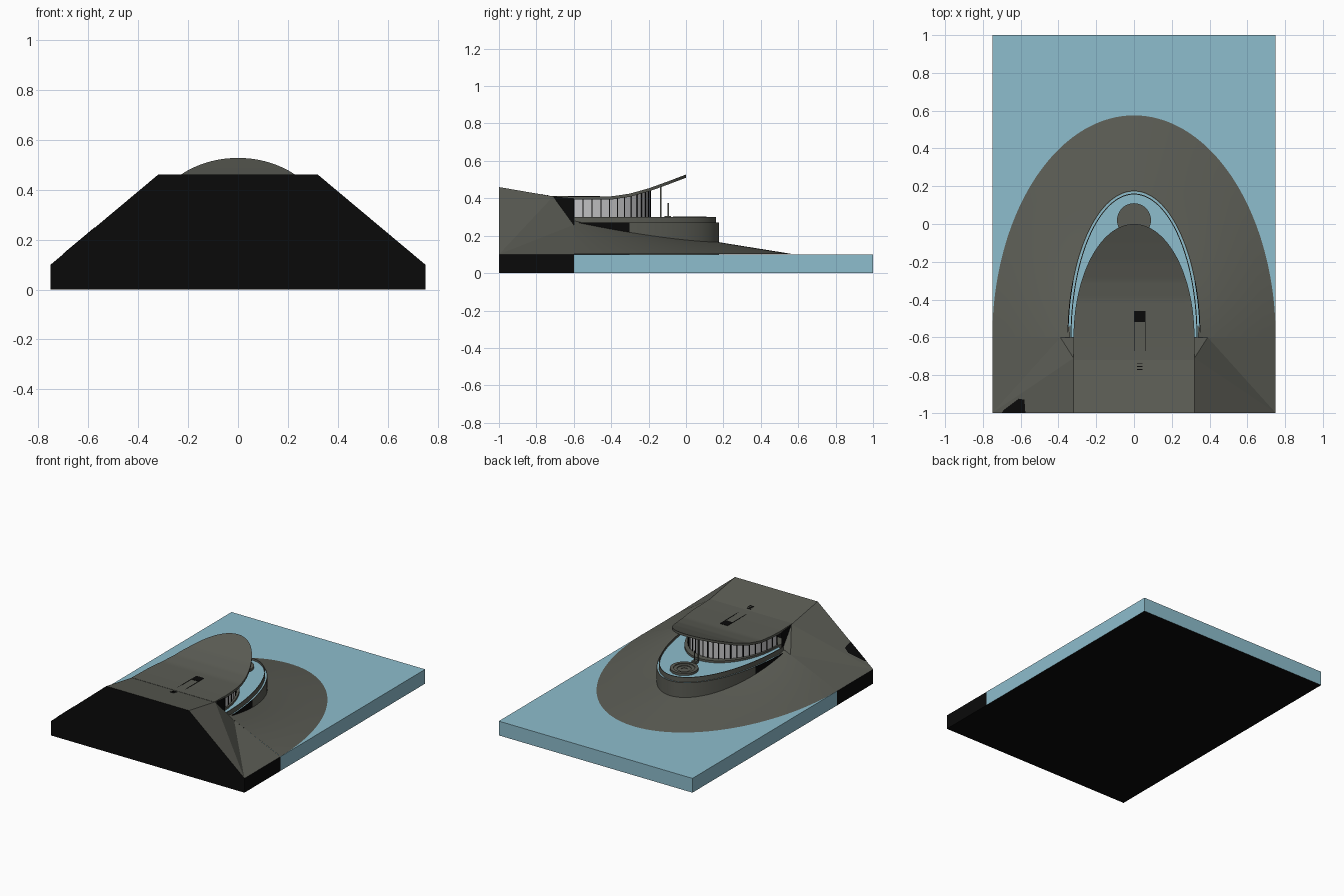
import bpy, bmesh, math
from mathutils import Vector

if "Cube" in bpy.data.objects:
    bpy.data.objects.remove(bpy.data.objects["Cube"])


def mat(name, r, g, b):
    m = bpy.data.materials.new(name)
    m.diffuse_color = (r, g, b, 1)
    m.use_nodes = True
    m.node_tree.nodes["Principled BSDF"].inputs["Base Color"].default_value = m.diffuse_color
    return m


GREY = mat("stone grey", 0.105, 0.108, 0.09)
BLACK = mat("black", 0.003, 0.003, 0.003)
BLUE = mat("water blue", 0.27, 0.51, 0.61)
GLASS = mat("pale glass", 0.56, 0.56, 0.57)
CY = -0.6   # common centre of all the half ellipses


def build(name, verts, faces, mats, rule=None, smooth=False, recalc=True):
    me = bpy.data.meshes.new(name)
    me.from_pydata([tuple(v) for v in verts], [], faces)
    ob = bpy.data.objects.new(name, me)
    bpy.context.collection.objects.link(ob)
    for m in mats:
        me.materials.append(m)
    bm = bmesh.new()
    bm.from_mesh(me)
    if recalc:
        bmesh.ops.recalc_face_normals(bm, faces=bm.faces)
    for f in bm.faces:
        f.smooth = smooth
        if rule:
            f.material_index = rule(f.calc_center_median(), f.normal)
    bm.to_mesh(me)
    bm.free()
    if smooth:
        bpy.ops.object.select_all(action='DESELECT')
        ob.select_set(True)
        bpy.context.view_layer.objects.active = ob
        bpy.ops.object.shade_smooth_by_angle(angle=math.radians(35))
    return ob


BOX = [(0, 2, 3, 1), (4, 5, 7, 6), (0, 1, 5, 4), (2, 6, 7, 3), (0, 4, 6, 2), (1, 3, 7, 5)]


def box(name, lo, hi, mats, rule=None):
    v = [(x, y, z) for z in (lo[2], hi[2]) for y in (lo[1], hi[1]) for x in (lo[0], hi[0])]
    return build(name, v, BOX, mats, rule)


def arc(a, b, n):
    return [(a * math.cos(math.pi * i / n), CY + b * math.sin(math.pi * i / n)) for i in range(n + 1)]


def strip(rows, closed=False):
    """Join equally long rows of points into quads."""
    n, k = len(rows[0]), len(rows)
    verts = [p for r in rows for p in r]
    faces = [(i * n + j, i * n + j + 1, (i + 1) % k * n + j + 1, (i + 1) % k * n + j)
             for i in range(k if closed else k - 1) for j in range(n - 1)]
    return verts, faces


def wall(name, a, b, t, z0, z1, mats, rule=None):
    o, i = arc(a, b, 72), arc(a - t, b - t, 72)
    v, f = strip([[(x, y, z) for x, y in p] for p, z in ((o, z0), (o, z1), (i, z1), (i, z0))], True)
    n = len(o)
    f += [(0, n, 2 * n, 3 * n), (n - 1, 2 * n - 1, 3 * n - 1, 4 * n - 1)]
    return build(name, v, f, mats, rule, True)


def plate(name, outline, z, m, t=0.004):
    n = len(outline)
    v = [(x, y, z - t) for x, y in outline] + [(x, y, z) for x, y in outline]
    f = [tuple(range(n)), tuple(range(n, 2 * n))]
    f += [(i, (i + 1) % n, n + (i + 1) % n, n + i) for i in range(n)]
    return build(name, v, f, [m])


# sea block and rear land block
box("sea", (-0.75, -0.6, 0), (0.75, 1, 0.1), [BLUE, BLACK], lambda c, n: int(n.z < -0.5))
box("land_base", (-0.75, -1, 0), (0.75, -0.6, 0.1), [BLACK])

# hill: mirrored facets, flat top, black cut faces
hv, hf = [], []
for s in (1, -1):
    k = len(hv)
    hv += [(s * x, y, z) for x, y, z in (
        (0.75, -1, 0.1), (0.32, -1, 0.46), (0.32, -0.71, 0.41), (0.39, -0.6, 0.258),
        (0.75, -0.6, 0.1), (0.32, -0.6, 0.258), (0.32, -0.6, 0.4))]
    for f in ((0, 2, 1), (0, 3, 2), (0, 4, 3), (2, 3, 5), (2, 5, 6)):
        hf.append(tuple(k + i for i in (f if s > 0 else f[::-1])))
hf += [(1, 2, 9, 8), (0, 1, 8, 7)]
build("hill", hv, hf, [GREY, BLACK],
      lambda c, n: int(abs(n.y) > 0.99 or abs(n.x) > 0.99), recalc=False)
plate("room_back_wall_base", [(-0.32, -0.72), (0.32, -0.72), (0.32, -0.7), (-0.32, -0.7)], 0.405, BLACK, 0.2)

# sloping island shore around the pool
outer, inner = arc(0.75, 1.175, 96), arc(0.34, 0.765, 96)
rows = []
for i in range(7):
    t = i / 6
    row = []
    for (ox, oy), (ix, iy) in zip(outer, inner):
        frac = max(0, min(1, (0.165 - iy) / 0.765))
        top = 0.167 + 0.113 * frac ** 1.5
        row.append((ox + (ix - ox) * t, oy + (iy - oy) * t, 0.101 + (top - 0.101) * t))
    rows.append(row)
v, f = strip(rows)
shore = build("island_shore", v, f, [GREY], smooth=True)
if shore.data.polygons[0].normal.z < 0:
    shore.data.flip_normals()

# pool walls, gutter water, pool water and terrace
wall("outer_pool_wall", 0.352, 0.777, 0.005, 0.1, 0.27, [GREY, BLACK], lambda c, n: int(c.y < -0.29))
wall("gutter_water", 0.347, 0.772, 0.012, 0.25, 0.266, [BLUE])
wall("inner_pool_wall", 0.336, 0.761, 0.005, 0.1, 0.3, [GREY])
plate("pool_water", arc(0.332, 0.757, 72), 0.286, BLUE)
plate("terrace", arc(0.295, 0.45, 64) + [(-0.32, -0.7), (0.32, -0.7)], 0.3, GREY, 0.03)

# round hot tub, lathed
prof = [(0.09, 0.28), (0.09, 0.302), (0.068, 0.302), (0.068, 0.296), (0.045, 0.296),
        (0.045, 0.291), (0.02, 0.291), (0.02, 0.288), (0.001, 0.288)]
v, f = strip([[(r * math.cos(i * math.pi / 24), 0.02 + r * math.sin(i * math.pi / 24), z)
               for r, z in prof] for i in range(48)], True)
tub = build("hot_tub", v, f, [GREY], smooth=True, recalc=False)

# roof slab: sweeping profile with rounded overhang
KEYS = [(-0.72, 0.412), (-0.6, 0.41), (-0.4, 0.41), (-0.3, 0.425), (-0.2, 0.453), (-0.1, 0.489), (0, 0.527)]


def roof_z(y):
    if y <= -0.7:
        return 0.41 + (-0.7 - y) / 0.3 * 0.05
    for (y0, z0), (y1, z1) in zip(KEYS, KEYS[1:]):
        if y <= y1:
            return z0 + (z1 - z0) * (y - y0) / (y1 - y0)
    return KEYS[-1][1]


stations = [(-0.72, 0.32)] + [(CY + 0.6 * math.sin(i * math.pi / 96),
                               0.32 * max(0.002, math.cos(i * math.pi / 96))) for i in range(49)]
loops = []
for y, w in stations:
    z = roof_z(y)
    top = [(w * (j / 4 - 1), y, z) for j in range(9)]
    bot = [(x, y, z - 0.017) for x, _, _ in reversed(top)]
    loops.append(top + bot + [top[0]])
v, f = strip(loops)
n = len(loops[0])
f += [tuple(range(n - 1)), tuple(range((len(loops) - 1) * n, len(loops) * n - 1))]
roof = build("roof", v, f, [GREY])
bm = bmesh.new()
bm.from_mesh(roof.data)
bmesh.ops.remove_doubles(bm, verts=bm.verts, dist=1e-5)
bmesh.ops.recalc_face_normals(bm, faces=bm.faces)
for face in bm.faces:
    face.smooth = True
bm.to_mesh(roof.data)
bm.free()
bpy.ops.object.select_all(action='DESELECT')
roof.select_set(True)
bpy.context.view_layer.objects.active = roof
bpy.ops.object.shade_smooth_by_angle(angle=math.radians(35))

# curved glass front with dark mullions, reaching the roof underside
N = 26
pts = arc(0.285, 0.41, N)
v, f = strip([[(x, y, 0.3) for x, y in pts], [(x, y, roof_z(y) - 0.012) for x, y in pts]])
build("glass_front", v, f, [GLASS])
for i, (x, y) in enumerate(pts):
    box(f"mullion_{i}", (x - 0.003, y - 0.003, 0.3), (x + 0.003, y + 0.003, roof_z(y) - 0.012), [BLACK])

# roof stairwell, its trim and three small steps
plate("stairwell_opening", [(0, -0.52), (0.06, -0.52), (0.06, -0.46), (0, -0.46)], 0.412, BLACK)
for i, x in enumerate((0, 0.057)):
    box(f"stair_trim_{i}", (x, -0.71, 0.405), (x + 0.003, -0.52, 0.412), [BLACK])
for i in range(3):
    y = -0.74 - 0.015 * i
    box(f"roof_step_{i}", (0.015, y - 0.002, roof_z(y) - 0.005), (0.045, y + 0.002, roof_z(y) + 0.002), [BLACK])

# dark patch on the left slope
patch = [Vector((x, y, 0.102 + 0.837 * (0.75 + x) - 0.172 * (y + 1)))
         for x, y in ((-0.70, -1), (-0.575, -1), (-0.58, -0.93), (-0.61, -0.925), (-0.69, -0.985))]
build("slope_patch", patch, [(0, 1, 2, 3, 4)], [BLACK], recalc=False)

# slim roof post and outdoor shower
box("roof_post", (-0.003, -0.138, 0.28), (0.003, -0.132, 0.462), [GREY])
box("shower_post", (-0.003, -0.098, 0.28), (0.003, -0.092, 0.375), [GREY])
box("shower_base", (-0.015, -0.115, 0.28), (0.015, -0.08, 0.306), [GREY])
